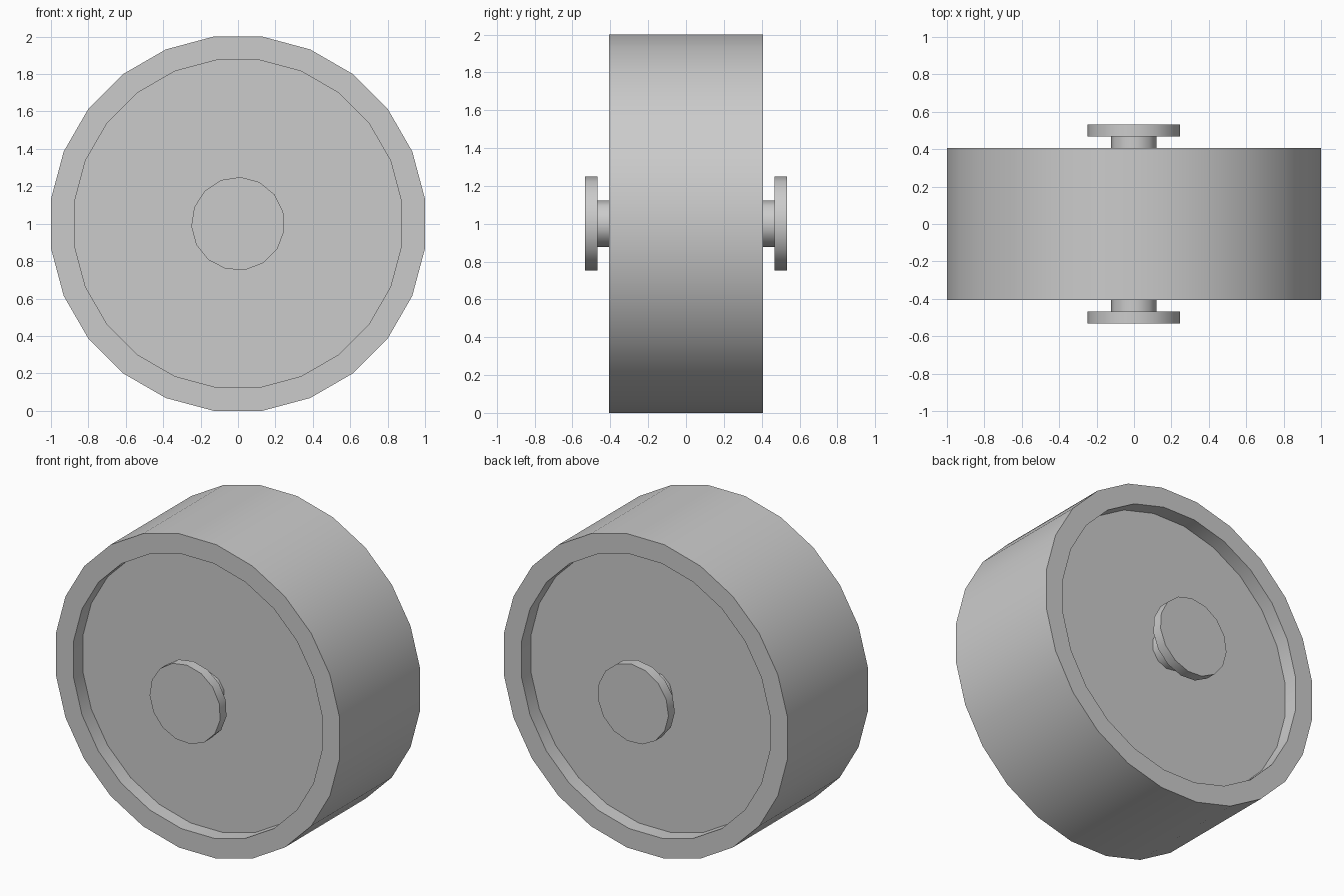
import bpy, bmesh
from math import cos, sin, pi, radians

cube = bpy.data.objects.get("Cube")
if cube:
    bpy.data.objects.remove(cube, do_unlink=True)

GREY = (0.6, 0.6, 0.6, 1.0)
mat = bpy.data.materials.new("plain grey")
mat.use_nodes = True
mat.diffuse_color = GREY
mat.node_tree.nodes["Principled BSDF"].inputs["Base Color"].default_value = GREY


def lathe(name, profile, sides, start):
    """Spin (radius, y) points about the axle at z = 1 and cap both ends."""
    bm = bmesh.new()
    rings = []
    for r, y in profile:
        angles = [radians(start) + 2 * pi * i / sides for i in range(sides)]
        rings.append([bm.verts.new((r * cos(a), y, 1 + r * sin(a))) for a in angles])
    for a, b in zip(rings, rings[1:]):
        for i in range(sides):
            j = (i + 1) % sides
            bm.faces.new((a[i], a[j], b[j], b[i]))
    bm.faces.new(rings[0])
    bm.faces.new(rings[-1])
    bmesh.ops.recalc_face_normals(bm, faces=bm.faces[:])
    mesh = bpy.data.meshes.new(name)
    bm.to_mesh(mesh)
    bm.free()
    mesh.materials.append(mat)
    obj = bpy.data.objects.new(name, mesh)
    bpy.context.collection.objects.link(obj)
    bpy.ops.object.select_all(action='DESELECT')
    obj.select_set(True)
    bpy.context.view_layer.objects.active = obj
    bpy.ops.object.shade_smooth_by_angle(angle=radians(40))
    return obj


# Wheel body with a raised rim around a recessed disc on each side
HALF, FLOOR, SIDES = 0.406, 0.312, 24
outer = 1 / cos(pi / SIDES)
inner = 0.875 * outer
half = [(inner, -FLOOR), (inner, -HALF), (outer, -HALF)]
lathe("wheel", half + [(r, -y) for r, y in reversed(half)], SIDES, 180 / SIDES)

# Axle stub and flanged cap on both sides
for side, label in ((-1, "front"), (1, "back")):
    lathe(label + "_axle", [(0.124, side * FLOOR), (0.124, side * 0.47)], 11, 180)
    lathe(label + "_axle_cap", [(0.25, side * 0.469), (0.25, side * 0.533)], 15, 135)
